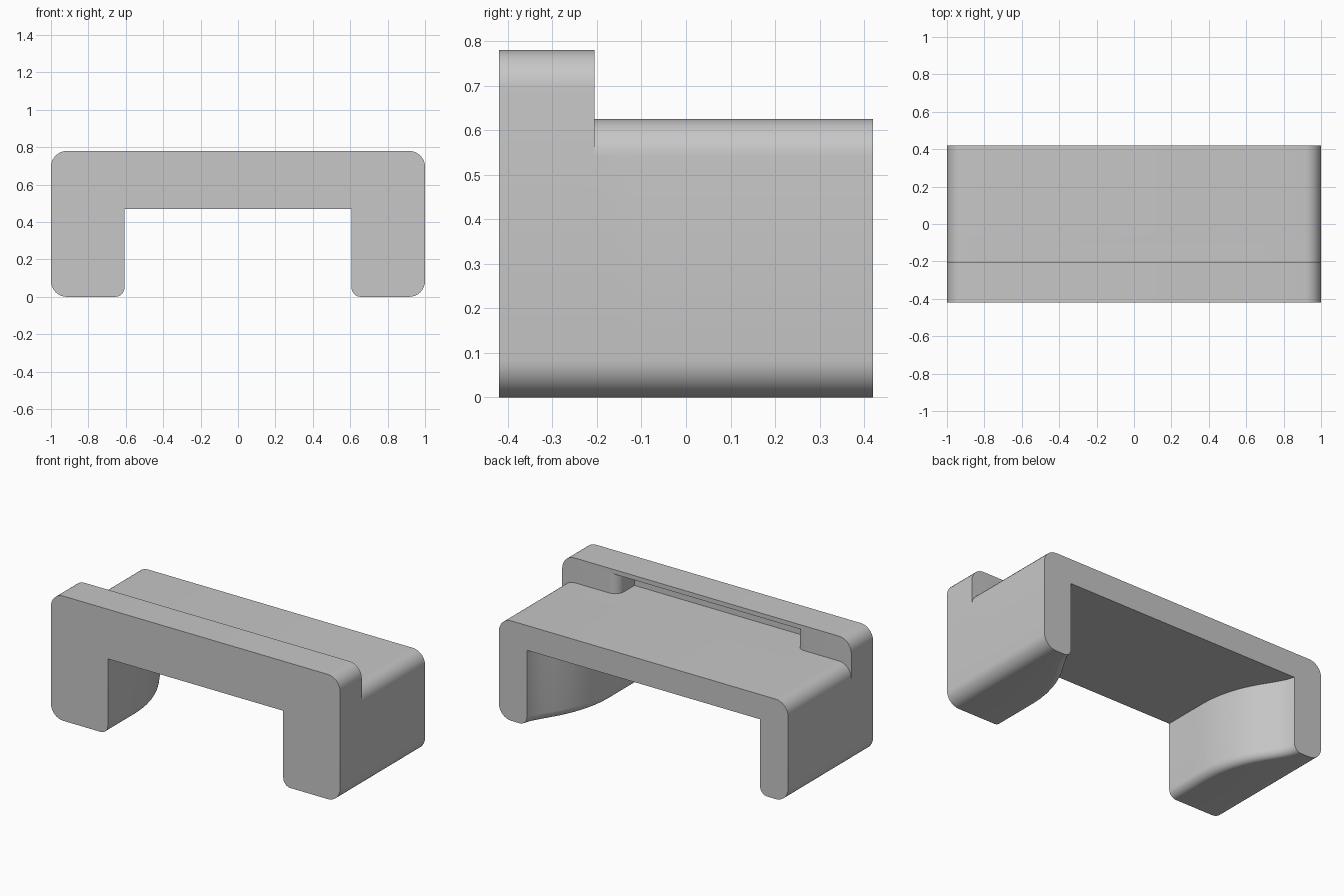
import bpy, bmesh, math

if "Cube" in bpy.data.objects:
    bpy.data.objects.remove(bpy.data.objects["Cube"])

FRONT, STEP, BACK = -0.42, -0.205, 0.42     # y stations
LIP_TOP, BODY_TOP, CEILING = 0.78, 0.625, 0.47
R_OUT, R_IN = 0.085, 0.05

grey = bpy.data.materials.new("plain grey")
grey.diffuse_color = (0.57, 0.57, 0.57, 1)
grey.use_nodes = True
grey.node_tree.nodes["Principled BSDF"].inputs["Base Color"].default_value = grey.diffuse_color


def arc(cx, cz, r, a0, a1, n=8):
    return [(cx + r * math.cos(math.radians(a0 + (a1 - a0) * i / n)),
             cz + r * math.sin(math.radians(a0 + (a1 - a0) * i / n))) for i in range(n + 1)]


def arch_profile(top, leg):
    """Rounded arch outline in x, z with legs of the given thickness."""
    inner = 1 - leg
    half = [(inner, CEILING)]
    half += arc(inner + R_IN, R_IN, R_IN, 180, 270)
    half += arc(1 - R_OUT, R_OUT, R_OUT, -90, 0)
    half += arc(1 - R_OUT, top - R_OUT, R_OUT, 0, 90)
    return half + [(-x, z) for x, z in reversed(half)]


def loft(name, rings):
    """Closed solid through rings of equally many 3D points."""
    bm = bmesh.new()
    loops = [[bm.verts.new(p) for p in ring] for ring in rings]
    n = len(loops[0])
    for a, b in zip(loops, loops[1:]):
        for i in range(n):
            j = (i + 1) % n
            bm.faces.new((a[i], a[j], b[j], b[i]))
    bm.faces.new(loops[0][::-1])
    bm.faces.new(loops[-1])
    bmesh.ops.recalc_face_normals(bm, faces=bm.faces)
    mesh = bpy.data.meshes.new(name)
    bm.to_mesh(mesh)
    bm.free()
    mesh.materials.append(grey)
    obj = bpy.data.objects.new(name, mesh)
    bpy.context.collection.objects.link(obj)
    return obj


def boolean(obj, other, operation):
    mod = obj.modifiers.new(operation.lower(), 'BOOLEAN')
    mod.operation, mod.object, mod.solver = operation, other, 'EXACT'
    bpy.context.view_layer.objects.active = obj
    bpy.ops.object.modifier_apply(modifier=mod.name)
    bpy.data.objects.remove(other)


# Rear body: legs thin out towards the back along a soft S-curve
curve = [(0, 0), (.04, .012), (.08, .032), (.12, .055), (.16, .08), (.2, .104),
         (.25, .13), (.3, .152), (.36, .172), (.42, .187), (.48, .196), (.54, .2)]
sections = [(BACK - d, 0.193 + t) for d, t in curve] + [(STEP, 0.393)]
body = loft("clip_body", [[(x, y, z) for x, z in arch_profile(BODY_TOP, leg)]
                          for y, leg in sections])

# Taller front lip
lip = loft("front_lip", [[(x, y, z) for x, z in arch_profile(LIP_TOP, 0.393)]
                         for y in (FRONT, STEP)])
boolean(body, lip, 'UNION')

# Undercut slot behind the lip, with rounded mouth corners
W, DEPTH, R = 0.615, 0.165, 0.06
side = [(W, STEP - DEPTH)] + arc(W + R, STEP - R, R, 180, 90) + [(W + R, STEP + 0.1)]
plan = side + [(-x, y) for x, y in reversed(side)]
slot = loft("slot_cutter", [[(x, y, z) for x, y in plan] for z in (BODY_TOP, 0.752)])
slot.hide_render = True
boolean(body, slot, 'DIFFERENCE')

# Smooth the rounded edges, keep the corners crisp
bpy.ops.object.select_all(action='DESELECT')
body.select_set(True)
bpy.context.view_layer.objects.active = body
bpy.ops.object.shade_smooth_by_angle(angle=math.radians(30))
